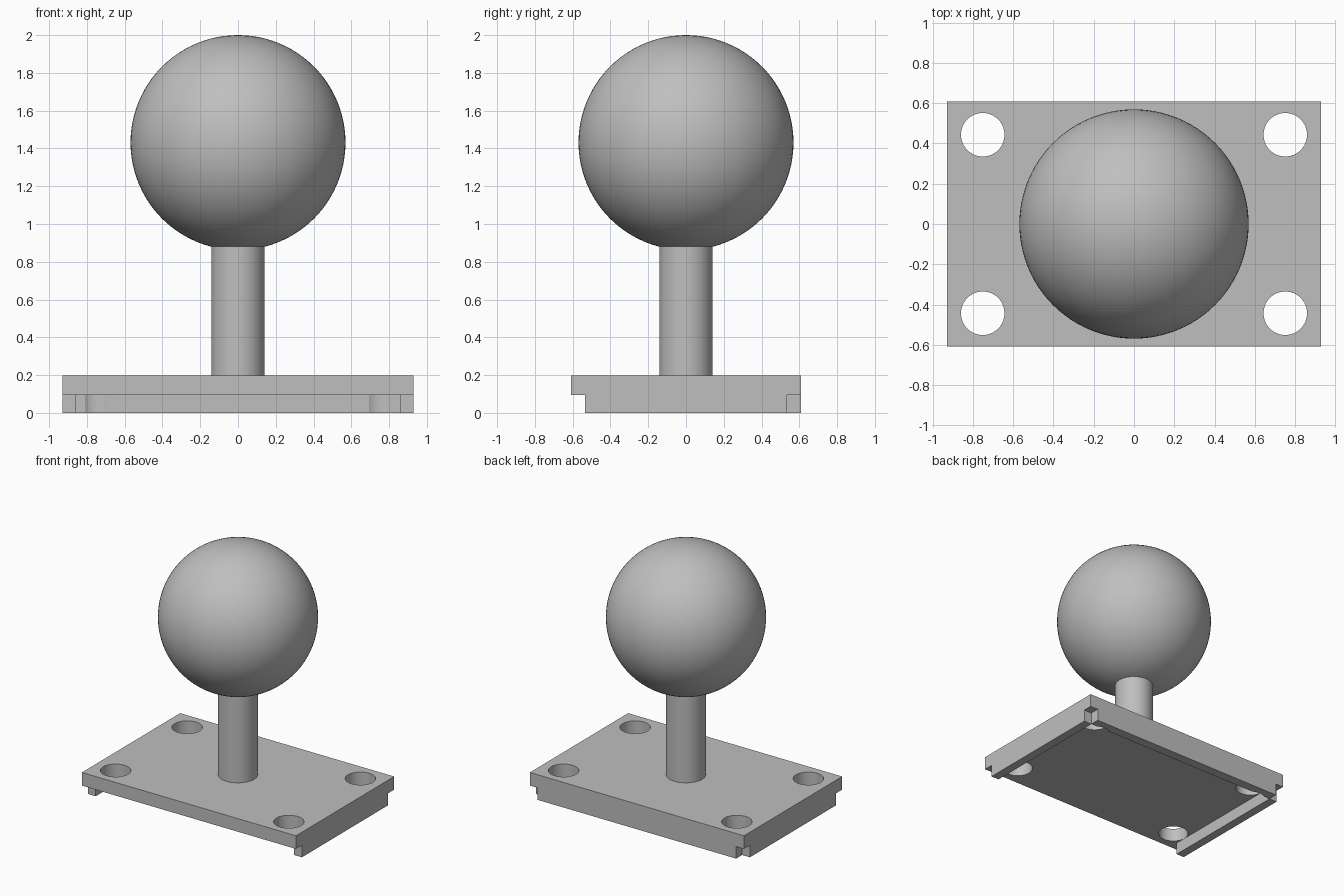
import bpy
import bmesh
import math
from mathutils import Matrix

if "Cube" in bpy.data.objects:
    bpy.data.objects.remove(bpy.data.objects["Cube"], do_unlink=True)

# Main sizes
HALF_X, HALF_Y = 0.928, 0.608
INNER_X, INNER_Y = 0.86, 0.534
RIM_TOP, PLATE_TOP = 0.094, 0.197
HOLE_X, HOLE_Y, HOLE_R = 0.751, 0.443, 0.108
BALL_R = 0.569
STEM_R = 0.141

grey = bpy.data.materials.new("plain grey")
grey.use_nodes = True
colour = (0.52, 0.52, 0.52, 1)
grey.diffuse_color = colour
grey.node_tree.nodes["Principled BSDF"].inputs["Base Color"].default_value = colour


def add_object(name, bm):
    mesh = bpy.data.meshes.new(name)
    bm.to_mesh(mesh)
    bm.free()
    mesh.materials.append(grey)
    obj = bpy.data.objects.new(name, mesh)
    bpy.context.collection.objects.link(obj)
    return obj


def box(name, x0, x1, y0, y1, z0, z1):
    bm = bmesh.new()
    place = Matrix.Translation(((x0 + x1) / 2, (y0 + y1) / 2, (z0 + z1) / 2))
    size = Matrix.Diagonal((x1 - x0, y1 - y0, z1 - z0, 1))
    bmesh.ops.create_cube(bm, size=1, matrix=place @ size)
    return add_object(name, bm)


def add_cylinder(bm, x, y, z0, z1, radius):
    bmesh.ops.create_cone(bm, cap_ends=True, segments=64, radius1=radius,
                          radius2=radius, depth=z1 - z0,
                          matrix=Matrix.Translation((x, y, (z0 + z1) / 2)))


def activate(obj):
    bpy.ops.object.select_all(action="DESELECT")
    obj.select_set(True)
    bpy.context.view_layer.objects.active = obj


def smooth(obj):
    activate(obj)
    bpy.ops.object.shade_smooth_by_angle(angle=math.radians(30))


# Base plate with three rims beneath it; corners notched, front open
plate = box("base_plate", -HALF_X, HALF_X, -HALF_Y, HALF_Y, RIM_TOP, PLATE_TOP)
back_rim = box("back_rim", -INNER_X, INNER_X, INNER_Y, HALF_Y, 0, RIM_TOP)
box("left_rim", INNER_X, HALF_X, -INNER_Y, INNER_Y, 0, RIM_TOP)
box("right_rim", -HALF_X, -INNER_X, -INNER_Y, INNER_Y, 0, RIM_TOP)

# Four corner holes, which also graze the back rim
bm = bmesh.new()
for sx in (-1, 1):
    for sy in (-1, 1):
        add_cylinder(bm, sx * HOLE_X, sy * HOLE_Y, -0.1, 0.3, HOLE_R)
cutter = add_object("hole_cutter", bm)
cutter.hide_render = True
for part in (plate, back_rim):
    mod = part.modifiers.new("holes", "BOOLEAN")
    mod.operation = "DIFFERENCE"
    mod.solver = "EXACT"
    mod.object = cutter
    activate(part)
    bpy.ops.object.modifier_apply(modifier=mod.name)
    smooth(part)
bpy.data.objects.remove(cutter, do_unlink=True)

# Stem, running a little way into the ball
bm = bmesh.new()
add_cylinder(bm, 0, 0, PLATE_TOP, 0.95, STEM_R)
smooth(add_object("stem", bm))

# Ball
bm = bmesh.new()
bmesh.ops.create_uvsphere(bm, u_segments=96, v_segments=48, radius=BALL_R,
                          matrix=Matrix.Translation((0, 0, 2 - BALL_R)))
smooth(add_object("ball", bm))
